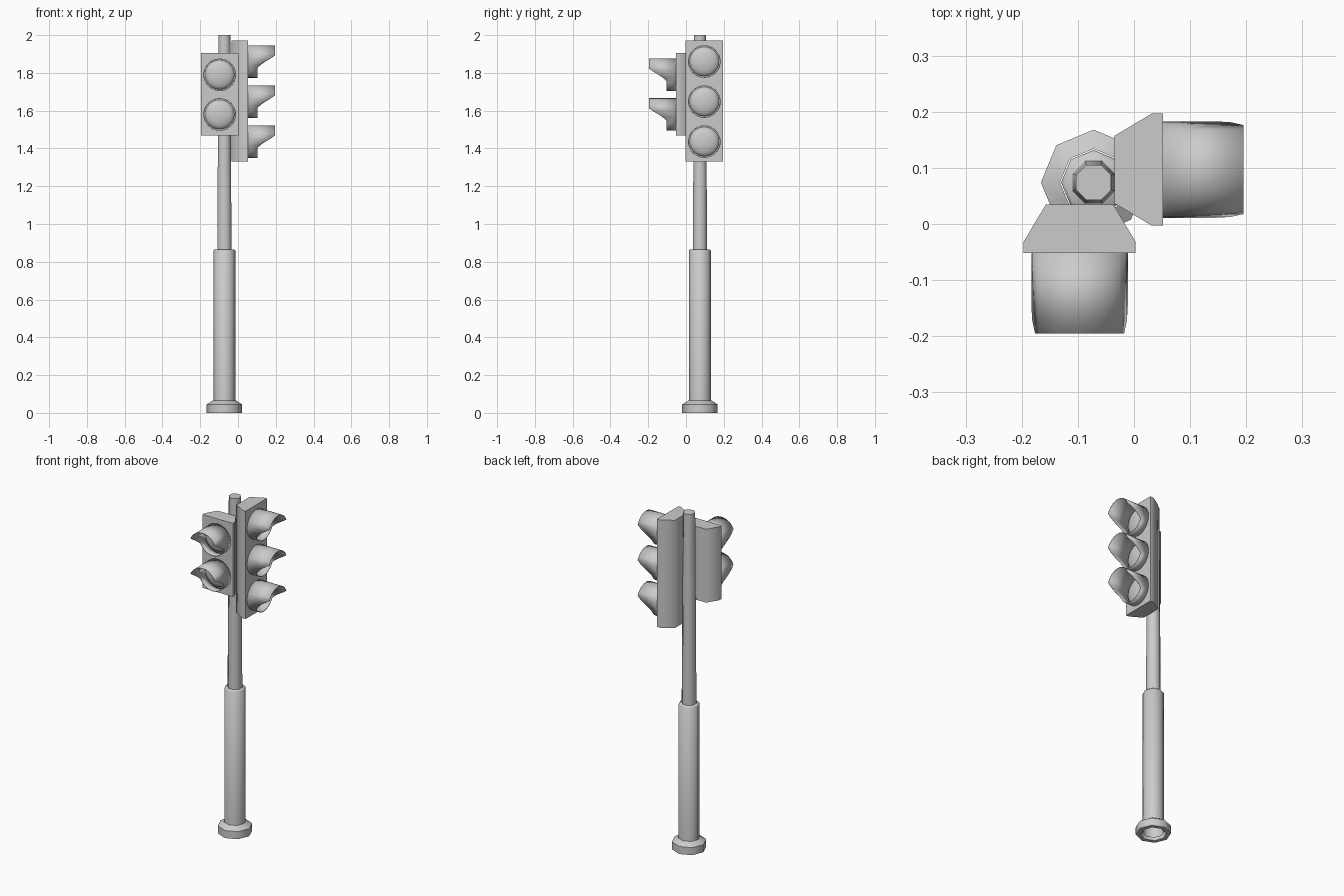
import bpy
import math

cube = bpy.data.objects.get("Cube")
if cube:
    bpy.data.objects.remove(cube, do_unlink=True)

grey = bpy.data.materials.new("light_grey")
grey.use_nodes = True
COLOUR = (0.6, 0.6, 0.6, 1)
grey.diffuse_color = COLOUR
grey.node_tree.nodes["Principled BSDF"].inputs["Base Color"].default_value = COLOUR


def add_mesh(name, verts, faces, loc=(0, 0, 0), turn=0, angle=50):
    mesh = bpy.data.meshes.new(name)
    mesh.from_pydata(verts, [], faces)
    mesh.materials.append(grey)
    obj = bpy.data.objects.new(name, mesh)
    bpy.context.collection.objects.link(obj)
    obj.location = loc
    obj.rotation_euler.z = turn
    bpy.ops.object.select_all(action='DESELECT')
    obj.select_set(True)
    bpy.context.view_layer.objects.active = obj
    bpy.ops.object.shade_smooth_by_angle(angle=math.radians(angle))
    return obj


def lathe(name, profile, sides, offset=0.0, cap=False, loc=(0, 0, 0)):
    """Turn (radius, height) points around the z axis."""
    verts = [(r * math.cos(offset + math.tau * i / sides),
              r * math.sin(offset + math.tau * i / sides), z)
             for r, z in profile for i in range(sides)]
    faces = [(j * sides + i, j * sides + (i + 1) % sides,
              (j + 1) * sides + (i + 1) % sides, (j + 1) * sides + i)
             for j in range(len(profile) - 1) for i in range(sides)]
    if cap:
        start = (len(profile) - 1) * sides
        faces.append(tuple(range(start, start + sides)))
    return add_mesh(name, verts, faces, loc)


# Pole: flared foot with an open underside, thick sleeve, tapered upper tube
POLE = (-0.072, 0.074, 0)
lathe("pole_foot", [(0.07, 0.03), (0.07, 0), (0.094, 0), (0.094, 0.045),
                    (0.06, 0.066)], 8, loc=POLE)
lathe("lower_pole", [(0.058, 0.01), (0.058, 0.86), (0.052, 0.866)], 8,
      cap=True, loc=POLE)
lathe("upper_pole", [(0.041, 0.86), (0.039, 1.15), (0.034, 2.0)], 8,
      offset=math.pi / 8, cap=True, loc=POLE)

# Signal heads face -y before they are turned
FRONT = -0.052
RADIUS = 0.083
SEG = 32


def housing(name, bottom, top, loc, turn):
    section = [(-0.1, FRONT), (0.1, FRONT), (0.1, -0.032),
               (0.06, 0.035), (-0.06, 0.035), (-0.1, -0.032)]
    n = len(section)
    verts = [(x, y, z) for z in (bottom, top) for x, y in section]
    faces = [(i, (i + 1) % n, n + (i + 1) % n, n + i) for i in range(n)]
    faces += [tuple(reversed(range(n))), tuple(range(n, 2 * n))]
    return add_mesh(name, verts, faces, loc, turn, angle=65)


def visor_length(c):
    """Long over the top, sweeping back to a short collar underneath."""
    t = min(max((c + 0.4) / 0.75, 0), 1)
    return 0.05 + 0.093 * t ** 1.2


def visor(name, z, loc, turn):
    verts, faces = [], []
    for i in range(SEG):
        a = math.tau * i / SEG
        x, c = RADIUS * math.sin(a), math.cos(a)
        verts += [(x, FRONT + 0.002, z + RADIUS * c),
                  (x, FRONT - visor_length(c), z + RADIUS * c)]
        k = 2 * ((i + 1) % SEG)
        faces.append((2 * i, k, k + 1, 2 * i + 1))
    obj = add_mesh(name, verts, faces, loc, turn)
    solid = obj.modifiers.new("thickness", 'SOLIDIFY')
    solid.thickness = 0.003
    solid.offset = -1


def lens(name, z, loc, turn):
    rings = 5
    verts, faces = [], []
    for j in range(rings):
        a = math.pi / 2 * j / rings
        r, depth = 0.078 * math.cos(a), 0.028 * math.sin(a)
        for i in range(SEG):
            b = math.tau * i / SEG
            verts.append((r * math.cos(b), FRONT - depth, z + r * math.sin(b)))
    verts.append((0, FRONT - 0.028, z))
    for j in range(rings):
        for i in range(SEG):
            p, q = j * SEG + i, j * SEG + (i + 1) % SEG
            if j < rings - 1:
                faces.append((p, q, q + SEG, p + SEG))
            else:
                faces.append((p, q, len(verts) - 1))
    add_mesh(name, verts, faces, loc, turn)


def signal_head(name, bottom, top, lights, loc, turn):
    housing(name + "_housing", bottom, top, loc, turn)
    for i, z in enumerate(lights, 1):
        visor(f"{name}_visor_{i}", z, loc, turn)
        lens(f"{name}_lens_{i}", z, loc, turn)


signal_head("front_signal", 1.468, 1.905, (1.79, 1.58), (-0.097, 0, 0), 0)
signal_head("left_signal", 1.33, 1.972, (1.86, 1.648, 1.436),
            (0, 0.097, 0), math.pi / 2)
